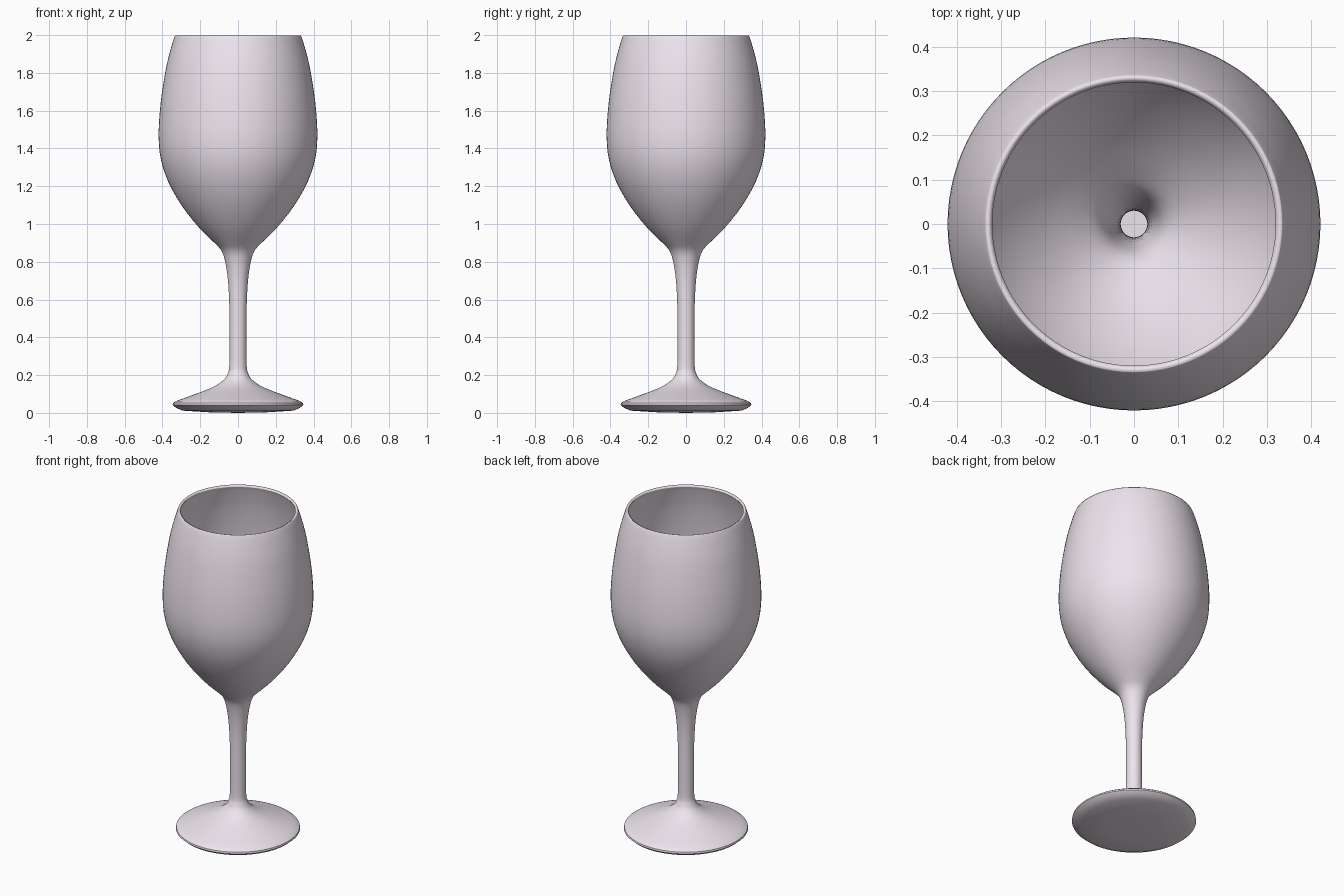
import bpy, bmesh
from math import cos, sin, tau
from mathutils import Vector

if "Cube" in bpy.data.objects:
    bpy.data.objects.remove(bpy.data.objects["Cube"])

SEGMENTS = 96

# Outer profile (radius, height): underside and foot edge, then the smooth sweep
FOOT = [(0.15, 0.003), (0.295, 0.012), (0.33, 0.028), (0.346, 0.042), (0.344, 0.052)]
SWEEP = [(0.33, 0.062), (0.22, 0.102), (0.13, 0.138), (0.075, 0.175), (0.054, 0.21),
         (0.046, 0.25), (0.045, 0.4), (0.046, 0.57), (0.054, 0.71), (0.07, 0.81),
         (0.09, 0.862), (0.13, 0.905), (0.21, 0.985), (0.30, 1.10), (0.37, 1.225),
         (0.408, 1.34), (0.42, 1.45), (0.416, 1.57), (0.402, 1.70), (0.376, 1.85),
         (0.345, 1.965), (0.333, 1.998)]


def smooth_path(points, steps=3):
    """Catmull-Rom curve through the points."""
    p = [Vector(q) for q in points]
    p = [p[0]] + p + [p[-1]]
    out = []
    for a, b, c, d in zip(p, p[1:], p[2:], p[3:]):
        for i in range(steps):
            t = i / steps
            out.append(0.5 * (2 * b + (c - a) * t + (2 * a - 5 * b + 4 * c - d) * t ** 2
                              + (3 * b - a - 3 * c + d) * t ** 3))
    return out + [p[-1]]


def lathe(name, profile):
    """Revolve a profile around z, starting from a pole on the axis."""
    bm = bmesh.new()
    pole = bm.verts.new((0, 0, 0))
    rings = [[bm.verts.new((r * cos(tau * i / SEGMENTS), r * sin(tau * i / SEGMENTS), z))
              for i in range(SEGMENTS)] for r, z in profile]
    for i in range(SEGMENTS):
        j = (i + 1) % SEGMENTS
        bm.faces.new((pole, rings[0][j], rings[0][i]))
        for low, high in zip(rings, rings[1:]):
            bm.faces.new((low[i], low[j], high[j], high[i]))
    mesh = bpy.data.meshes.new(name)
    bm.to_mesh(mesh)
    bm.free()
    obj = bpy.data.objects.new(name, mesh)
    bpy.context.collection.objects.link(obj)
    return obj


# Goblet: foot, hollow stem and bowl as one thin blown shell
goblet = lathe("wine_glass", FOOT + smooth_path(SWEEP))
wall = goblet.modifiers.new("wall", 'SOLIDIFY')
wall.thickness = 0.015
wall.offset = -1

# Pale glass tint
glass = bpy.data.materials.new("pale_glass")
glass.diffuse_color = (0.85, 0.78, 0.85, 1)
glass.use_nodes = True
glass.node_tree.nodes["Principled BSDF"].inputs["Base Color"].default_value = glass.diffuse_color
goblet.data.materials.append(glass)

bpy.context.view_layer.objects.active = goblet
goblet.select_set(True)
bpy.ops.object.shade_smooth_by_angle(angle=0.6)
